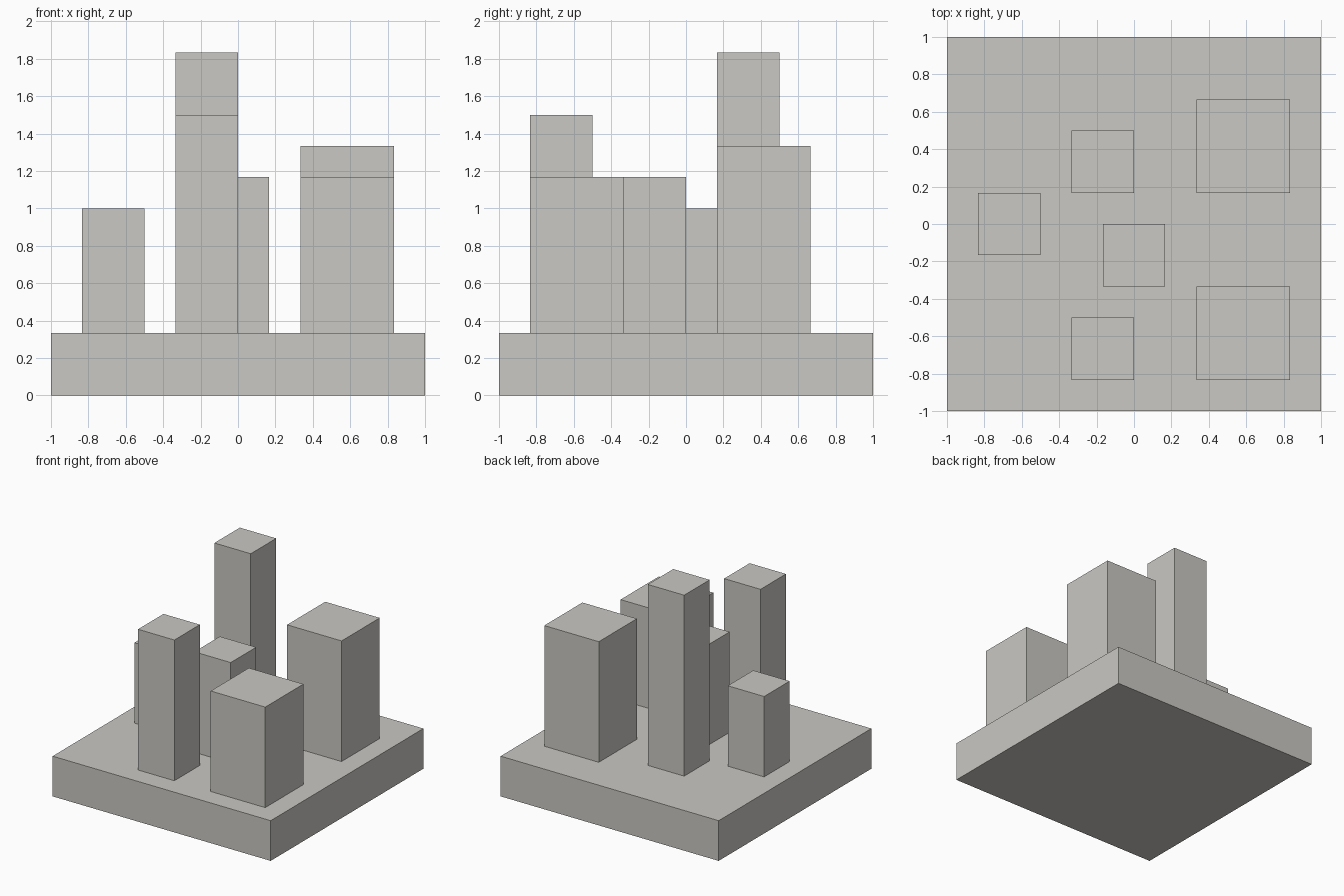
import bpy

default = bpy.data.objects.get("Cube")
if default:
    bpy.data.objects.remove(default, do_unlink=True)

# One warm stone grey for everything
GREY = (0.59, 0.58, 0.55, 1.0)
stone = bpy.data.materials.new("warm_grey")
stone.use_nodes = True
stone.diffuse_color = GREY
stone.node_tree.nodes["Principled BSDF"].inputs["Base Color"].default_value = GREY

UNIT = 1 / 6       # layout module
BASE_TOP = 2       # slab thickness in modules


def block(name, x, y, width, bottom, top):
    """Square block from its minimum corner, in modules."""
    half = width / 2
    bpy.ops.mesh.primitive_cube_add(
        size=1,
        location=((x + half) * UNIT, (y + half) * UNIT, (bottom + top) / 2 * UNIT))
    obj = bpy.context.object
    obj.name = name
    obj.scale = (width * UNIT, width * UNIT, (top - bottom) * UNIT)
    bpy.ops.object.transform_apply(location=False, rotation=False, scale=True)
    obj.data.materials.append(stone)
    return obj


# Base slab
block("base_slab", -6, -6, 12, 0, BASE_TOP)

# Towers: name, min x, min y, width, top height
towers = [
    ("short_right_tower", -5, -1, 2, 6),
    ("tall_back_tower", -2, 1, 2, 11),
    ("centre_tower", -1, -2, 2, 7),
    ("front_tower", -2, -5, 2, 9),
    ("wide_back_tower", 2, 1, 3, 8),
    ("wide_front_tower", 2, -5, 3, 7),
]
for name, x, y, width, top in towers:
    block(name, x, y, width, BASE_TOP, top)
